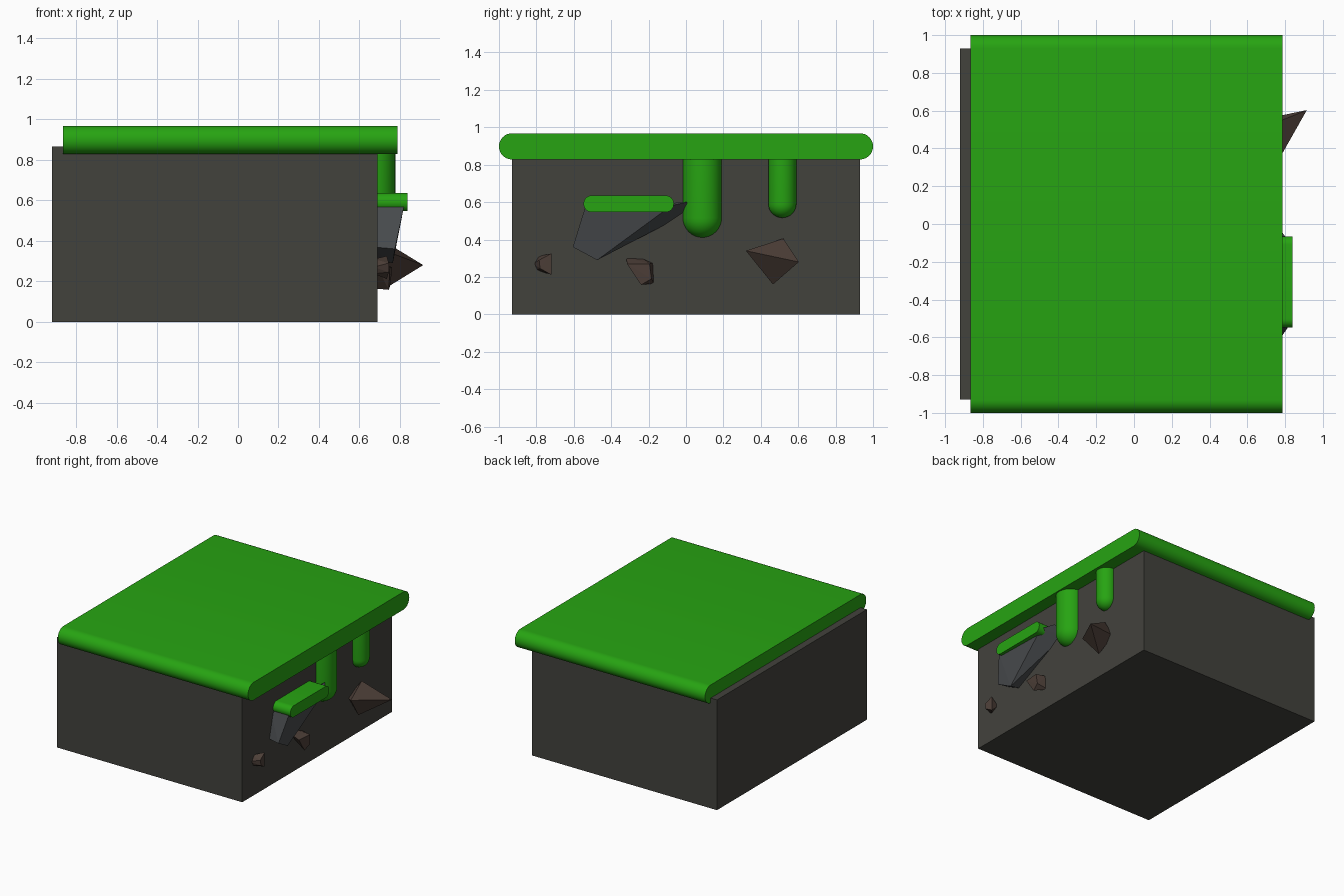
import bpy, bmesh, math
from mathutils import Vector

if "Cube" in bpy.data.objects:
    bpy.data.objects.remove(bpy.data.objects["Cube"])


def material(name, rgb):
    m = bpy.data.materials.new(name)
    m.diffuse_color = (*rgb, 1)
    m.use_nodes = True
    m.node_tree.nodes["Principled BSDF"].inputs["Base Color"].default_value = m.diffuse_color
    return m


GRASS = material("grass_green", (0.02, 0.37, 0.006))
EARTH = material("dark_earth", (0.055, 0.054, 0.046))
STONE = material("grey_stone", (0.065, 0.07, 0.075))
BROWN = material("brown_stone", (0.075, 0.05, 0.04))


def finish(name, bm, mat, smooth=False):
    bmesh.ops.recalc_face_normals(bm, faces=bm.faces[:])
    mesh = bpy.data.meshes.new(name)
    bm.to_mesh(mesh)
    bm.free()
    mesh.materials.append(mat)
    ob = bpy.data.objects.new(name, mesh)
    bpy.context.collection.objects.link(ob)
    if smooth:
        bpy.context.view_layer.objects.active = ob
        ob.select_set(True)
        bpy.ops.object.shade_smooth_by_angle(angle=math.radians(35))
        ob.select_set(False)
    return ob


def box(name, lo, hi, mat):
    bm = bmesh.new()
    bmesh.ops.create_cube(bm, size=1)
    for v in bm.verts:
        v.co = Vector([(a + b) / 2 + c * (b - a) for a, b, c in zip(lo, hi, v.co)])
    return finish(name, bm, mat)


def rounded_slab(name, x0, x1, y0, y1, z0, z1, mat, n=16):
    """Stadium profile in the y-z plane, extruded along x."""
    r, zc = (z1 - z0) / 2, (z0 + z1) / 2
    bm = bmesh.new()
    ring = []
    for centre, start in ((y1 - r, -math.pi / 2), (y0 + r, math.pi / 2)):
        for i in range(n + 1):
            a = start + math.pi * i / n
            ring.append(bm.verts.new((x0, centre + r * math.cos(a), zc + r * math.sin(a))))
    face = bm.faces.new(ring)
    ext = bmesh.ops.extrude_face_region(bm, geom=[face], use_keep_orig=True)
    verts = [g for g in ext["geom"] if isinstance(g, bmesh.types.BMVert)]
    bmesh.ops.translate(bm, verts=verts, vec=(x1 - x0, 0, 0))
    return finish(name, bm, mat, True)


def drip(name, x, y, r, bottom, top, mat):
    """Round-ended hanging column: a sphere with its upper half stretched up."""
    bm = bmesh.new()
    bmesh.ops.create_uvsphere(bm, u_segments=32, v_segments=16, radius=r)
    upper = [v for v in bm.verts if v.co.z > 1e-4]
    bmesh.ops.delete(bm, geom=upper, context='VERTS')
    rim = [e for e in bm.edges if e.is_boundary]
    ext = bmesh.ops.extrude_edge_only(bm, edges=rim)
    for v in (g for g in ext["geom"] if isinstance(g, bmesh.types.BMVert)):
        v.co.z = top - bottom - r
    bmesh.ops.holes_fill(bm, edges=[e for e in bm.edges if e.is_boundary])
    bmesh.ops.translate(bm, verts=bm.verts[:], vec=(x, y, bottom + r))
    return finish(name, bm, mat, True)


def rock(name, points, mat):
    """Faceted stone: convex hull of a few corners, rooted inside the earth."""
    bm = bmesh.new()
    for p in points:
        bm.verts.new(p)
    out = bmesh.ops.convex_hull(bm, input=bm.verts[:])
    junk = [g for g in out["geom_interior"] if isinstance(g, bmesh.types.BMVert)]
    if junk:
        bmesh.ops.delete(bm, geom=junk, context='VERTS')
    return finish(name, bm, mat)


# Ground block and turf
box("earth_block", (-0.92, -0.93, 0), (0.688, 0.93, 0.865), EARTH)
rounded_slab("turf_slab", -0.865, 0.787, -1, 1, 0.828, 0.968, GRASS)

# Grass hanging over the edge
drip("large_grass_drip", 0.672, 0.087, 0.105, 0.41, 0.9, GRASS)
drip("small_grass_drip", 0.692, 0.515, 0.075, 0.516, 0.9, GRASS)

# Mossy stone ledge
rounded_slab("ledge_grass", 0.66, 0.838, -0.548, -0.065, 0.546, 0.636, GRASS)
rock("ledge_stone", [
    (0.82, -0.54, 0.57), (0.775, -0.605, 0.36), (0.765, -0.475, 0.29),
    (0.81, -0.08, 0.58), (0.75, 0.005, 0.60), (0.66, 0.005, 0.54),
    (0.66, -0.54, 0.57), (0.66, -0.59, 0.37), (0.66, -0.475, 0.31)], STONE)

# Brown stones stuck in the side
rock("large_stone", [
    (0.915, 0.603, 0.28), (0.71, 0.52, 0.405), (0.755, 0.32, 0.34),
    (0.72, 0.465, 0.16), (0.66, 0.55, 0.30), (0.66, 0.42, 0.30)], BROWN)
rock("middle_stone", [
    (0.75, -0.315, 0.27), (0.76, -0.195, 0.27), (0.755, -0.185, 0.19),
    (0.745, -0.24, 0.158), (0.67, -0.32, 0.305), (0.67, -0.24, 0.303),
    (0.67, -0.175, 0.275), (0.67, -0.17, 0.165)], BROWN)
rock("small_stone", [
    (0.745, -0.78, 0.245), (0.745, -0.785, 0.29), (0.735, -0.72, 0.325),
    (0.735, -0.72, 0.212), (0.67, -0.815, 0.27), (0.67, -0.80, 0.237),
    (0.67, -0.79, 0.31), (0.67, -0.73, 0.27)], BROWN)
